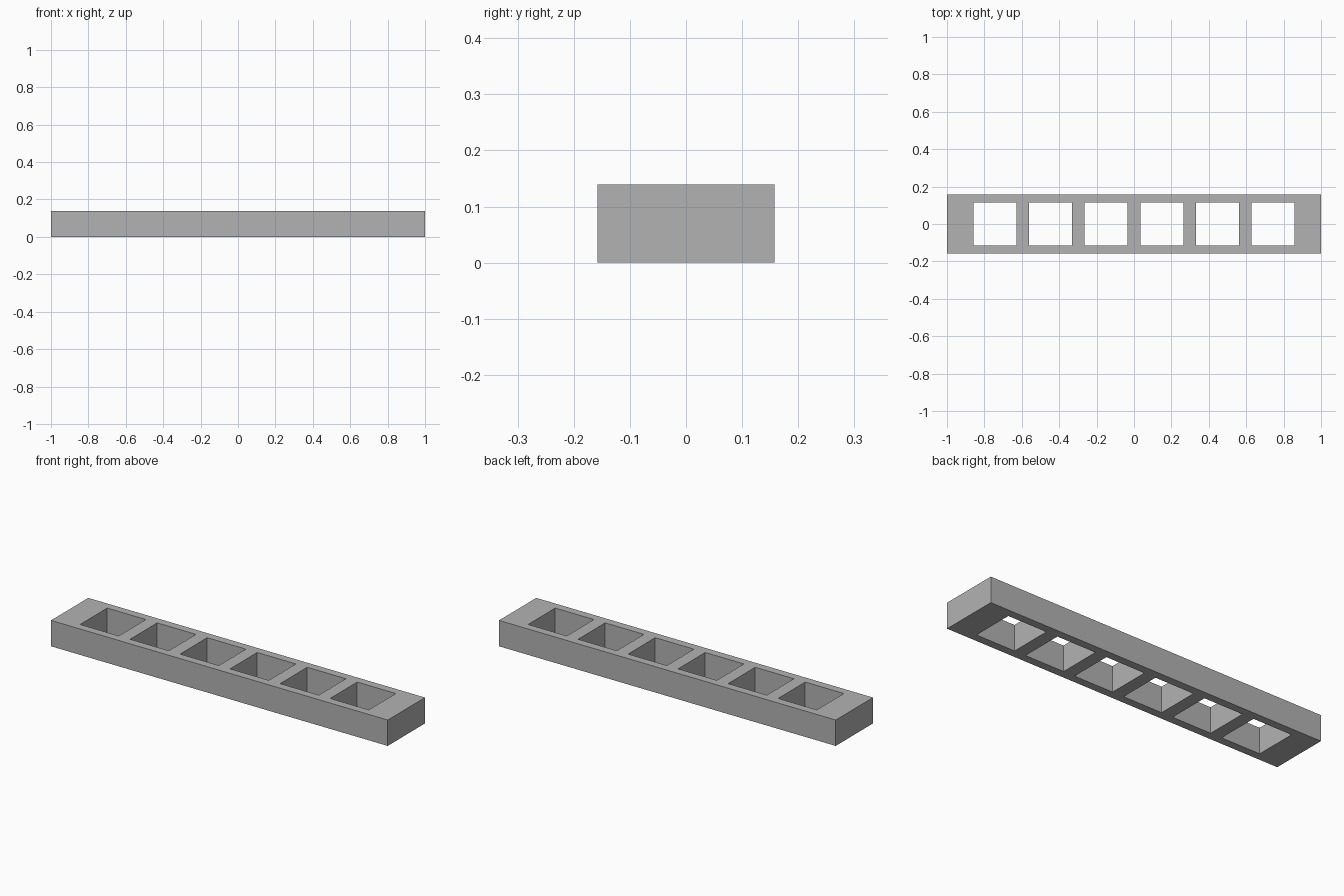
import bpy
import bmesh

if "Cube" in bpy.data.objects:
    bpy.data.objects.remove(bpy.data.objects["Cube"], do_unlink=True)

HALF_LENGTH, HALF_WIDTH, HEIGHT = 1.0, 0.158, 0.139
HOLES, PITCH, HALF_HOLE = 6, 0.297, 0.115

# Material
grey = bpy.data.materials.new("plain grey")
grey.use_nodes = True
colour = (0.45, 0.45, 0.45, 1.0)
grey.diffuse_color = colour
grey.node_tree.nodes["Principled BSDF"].inputs["Base Color"].default_value = colour

# Grid lines of the plan: outer edges plus both sides of every square hole
centres = [(i - (HOLES - 1) / 2) * PITCH for i in range(HOLES)]
xs = [-HALF_LENGTH] + [c + s * HALF_HOLE for c in centres for s in (-1, 1)] + [HALF_LENGTH]
ys = [-HALF_WIDTH, -HALF_HOLE, HALF_HOLE, HALF_WIDTH]

# Flat plan with the holes left open
bm = bmesh.new()
rows = [[bm.verts.new((x, y, 0)) for x in xs] for y in ys]
for j in range(len(ys) - 1):
    for i in range(len(xs) - 1):
        if j == 1 and i % 2 == 1:
            continue
        bm.faces.new((rows[j][i], rows[j][i + 1], rows[j + 1][i + 1], rows[j + 1][i]))

# Raise the plan into a solid bar
raised = bmesh.ops.extrude_face_region(bm, geom=bm.faces[:], use_keep_orig=True)
top = [v for v in raised["geom"] if isinstance(v, bmesh.types.BMVert)]
bmesh.ops.translate(bm, verts=top, vec=(0, 0, HEIGHT))
bmesh.ops.recalc_face_normals(bm, faces=bm.faces[:])

mesh = bpy.data.meshes.new("slotted_bar")
bm.to_mesh(mesh)
bm.free()
mesh.materials.append(grey)
bar = bpy.data.objects.new("slotted_bar", mesh)
bpy.context.collection.objects.link(bar)
